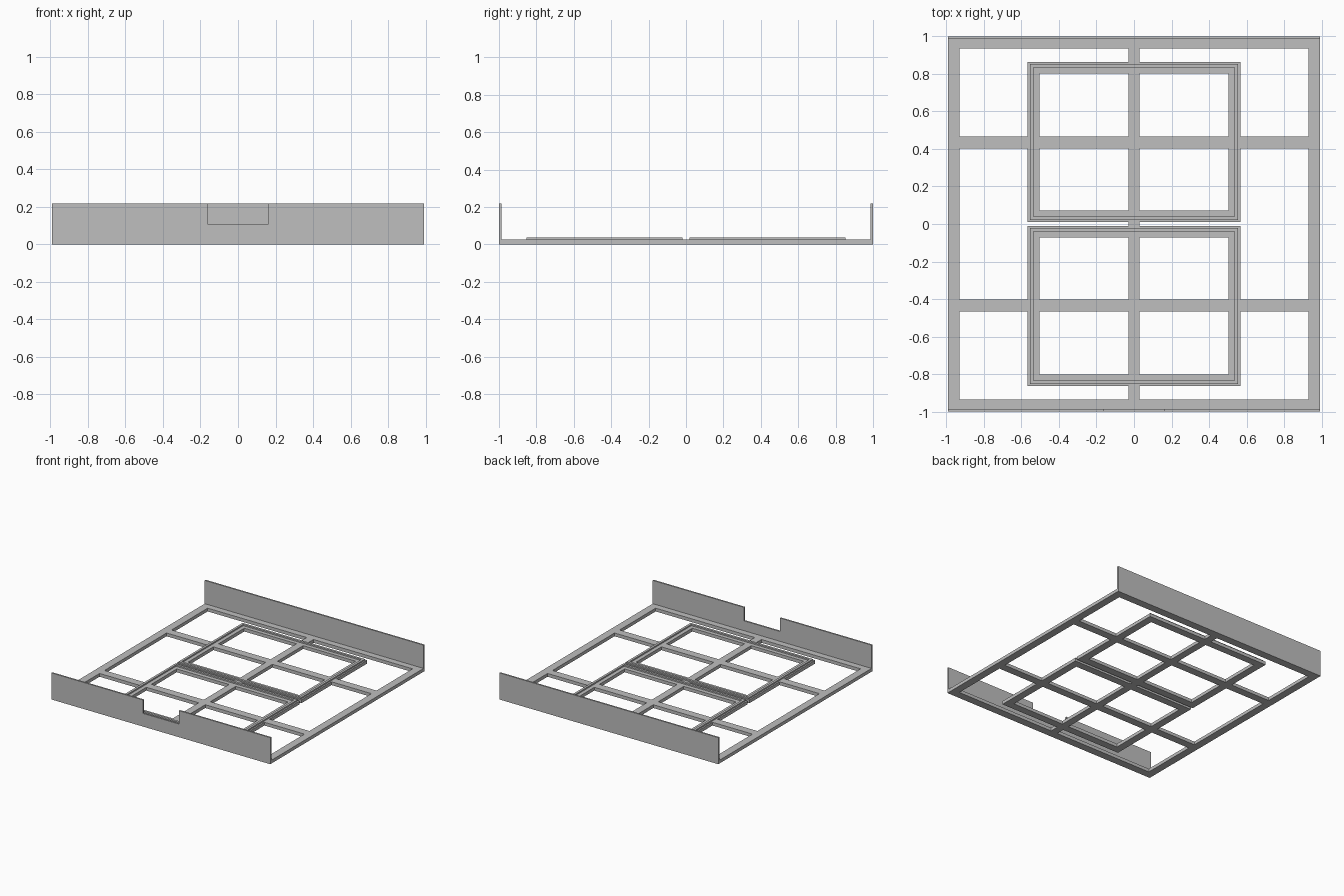
import bpy, bmesh
from mathutils import Vector

if "Cube" in bpy.data.objects:
    bpy.data.objects.remove(bpy.data.objects["Cube"])

# One flat grey for everything
grey = bpy.data.materials.new("plain_grey")
grey.diffuse_color = (0.52, 0.52, 0.52, 1)
grey.use_nodes = True
grey.node_tree.nodes["Principled BSDF"].inputs["Base Color"].default_value = grey.diffuse_color

W, T, BASE = 0.993, 0.013, 0.027      # half width, wall thickness, frame thickness
LIP, WALL = 0.038, 0.218              # top heights of tray lip and end walls


def finish(bm, name):
    bmesh.ops.recalc_face_normals(bm, faces=bm.faces)
    mesh = bpy.data.meshes.new(name)
    bm.to_mesh(mesh)
    bm.free()
    mesh.materials.append(grey)
    ob = bpy.data.objects.new(name, mesh)
    bpy.context.collection.objects.link(ob)
    return ob


def extrude_up(bm, vec):
    res = bmesh.ops.extrude_face_region(bm, geom=bm.faces[:])
    verts = [g for g in res["geom"] if isinstance(g, bmesh.types.BMVert)]
    bmesh.ops.translate(bm, vec=vec, verts=verts)


def lattice(name, rects, z0, z1):
    """Union of flat rectangles (x0, x1, y0, y1) as one clean solid."""
    xs = sorted({v for r in rects for v in r[:2]})
    ys = sorted({v for r in rects for v in r[2:]})
    bm = bmesh.new()
    grid = {}

    def vert(i, j):
        if (i, j) not in grid:
            grid[i, j] = bm.verts.new((xs[i], ys[j], z0))
        return grid[i, j]

    for i in range(len(xs) - 1):
        for j in range(len(ys) - 1):
            cx, cy = (xs[i] + xs[i + 1]) / 2, (ys[j] + ys[j + 1]) / 2
            if any(a < cx < b and c < cy < d for a, b, c, d in rects):
                bm.faces.new([vert(i, j), vert(i + 1, j),
                              vert(i + 1, j + 1), vert(i, j + 1)])
    extrude_up(bm, (0, 0, z1 - z0))
    bmesh.ops.dissolve_limit(bm, angle_limit=0.01, verts=bm.verts[:], edges=bm.edges[:])
    return finish(bm, name)


def ring(x, y0, y1, w):
    """Four strips forming a rectangular ring of width w."""
    return [(-x, -x + w, y0, y1), (x - w, x, y0, y1),
            (-x, x, y0, y0 + w), (-x, x, y1 - w, y1)]


# Base frame: outer border, centre bar, two cross bars, two tray borders
end = 1 - T
bars = [(-W, -0.93, -end, end), (0.93, W, -end, end),
        (-W, W, -end, -0.935), (-W, W, 0.935, end),
        (-0.03, 0.03, -end, end)]
for s in (1, -1):
    bars.append((-W, W, *sorted((s * 0.402, s * 0.467))))
    bars += ring(0.567, *sorted((s * 0.011, s * 0.864)), 0.062)
lattice("base_frame", bars, 0, BASE)

# Raised lip running around each tray border
for name, s in (("back_tray_lip", 1), ("front_tray_lip", -1)):
    lattice(name, ring(0.555, *sorted((s * 0.020, s * 0.853)), 0.019), BASE, LIP)


# End walls, the front one with a notch in its top edge
def end_wall(name, profile, y):
    bm = bmesh.new()
    bm.faces.new([bm.verts.new((x, y, z)) for x, z in profile])
    extrude_up(bm, Vector((0, T, 0)))
    return finish(bm, name)


end_wall("back_wall", [(-W, 0), (W, 0), (W, WALL), (-W, WALL)], 1 - T)
n, nz = 0.163, 0.108
end_wall("front_wall", [(-W, 0), (W, 0), (W, WALL), (n, WALL), (n, nz),
                        (-n, nz), (-n, WALL), (-W, WALL)], -1)
